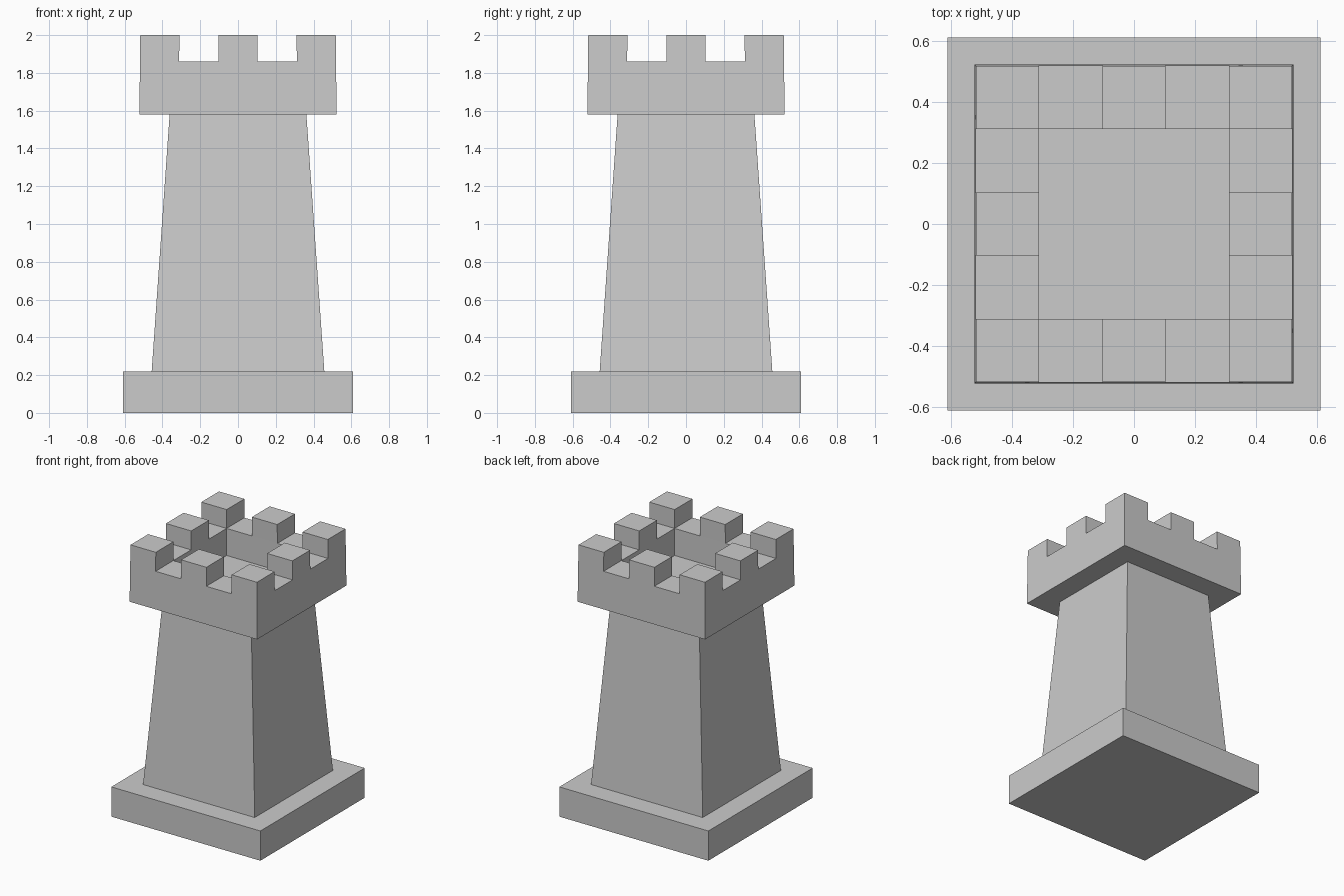
import bpy, bmesh, math
from mathutils import Vector

if "Cube" in bpy.data.objects:
    bpy.data.objects.remove(bpy.data.objects["Cube"])

N = 5                      # crown is divided into a 5 x 5 grid
NOTCH_Z, TOP_Z, FLOOR_Z = 1.86, 2.0, 1.66
HALF = 0.519               # crown half width at notch level

bm = bmesh.new()

# crown plan at notch level
bmesh.ops.create_grid(bm, x_segments=N, y_segments=N, size=HALF)
bmesh.ops.translate(bm, verts=bm.verts, vec=(0, 0, NOTCH_Z))
cell = 2 * HALF / N


def index(f):
    c = f.calc_center_median()
    return round(c.x / cell), round(c.y / cell)


cells = {f: index(f) for f in bm.faces}
rim = [e for e in bm.edges if e.is_boundary]
merlons = [f for f, (i, j) in cells.items()
           if max(abs(i), abs(j)) == 2 and i % 2 == 0 and j % 2 == 0]
pit = [f for f, (i, j) in cells.items() if max(abs(i), abs(j)) < 2]


# outer wall, shaft and plinth: rings of (half width, height) from the crown down
def ring(edges, old_half, half, z):
    geom = bmesh.ops.extrude_edge_only(bm, edges=edges)["geom"]
    for v in geom:
        if isinstance(v, bmesh.types.BMVert):
            v.co = Vector((v.co.x * half / old_half, v.co.y * half / old_half, z))
    return [e for e in geom if isinstance(e, bmesh.types.BMEdge)]


half = HALF
for new_half, z in [(0.522, 1.58), (0.362, 1.58), (0.457, 0.22), (0.61, 0.22), (0.61, 0)]:
    rim = ring(rim, half, new_half, z)
    half = new_half
bmesh.ops.contextual_create(bm, geom=rim)


# merlons up, platform down
def raise_faces(faces, z, scale=1.0):
    geom = bmesh.ops.extrude_face_region(bm, geom=faces)["geom"]
    for v in geom:
        if isinstance(v, bmesh.types.BMVert):
            v.co = Vector((v.co.x * scale, v.co.y * scale, z))
    bmesh.ops.delete(bm, geom=[f for f in faces if f.is_valid], context='FACES')


raise_faces(merlons, TOP_Z, 0.997)
raise_faces(pit, FLOOR_Z)

# tidy flat areas and finish
bmesh.ops.delete(bm, geom=[e for e in bm.edges if not e.link_faces], context='EDGES')
bmesh.ops.dissolve_limit(bm, angle_limit=math.radians(0.3), verts=bm.verts, edges=bm.edges)
bmesh.ops.recalc_face_normals(bm, faces=bm.faces)

mesh = bpy.data.meshes.new("castle_tower")
bm.to_mesh(mesh)
bm.free()
bpy.context.collection.objects.link(bpy.data.objects.new("castle_tower", mesh))
